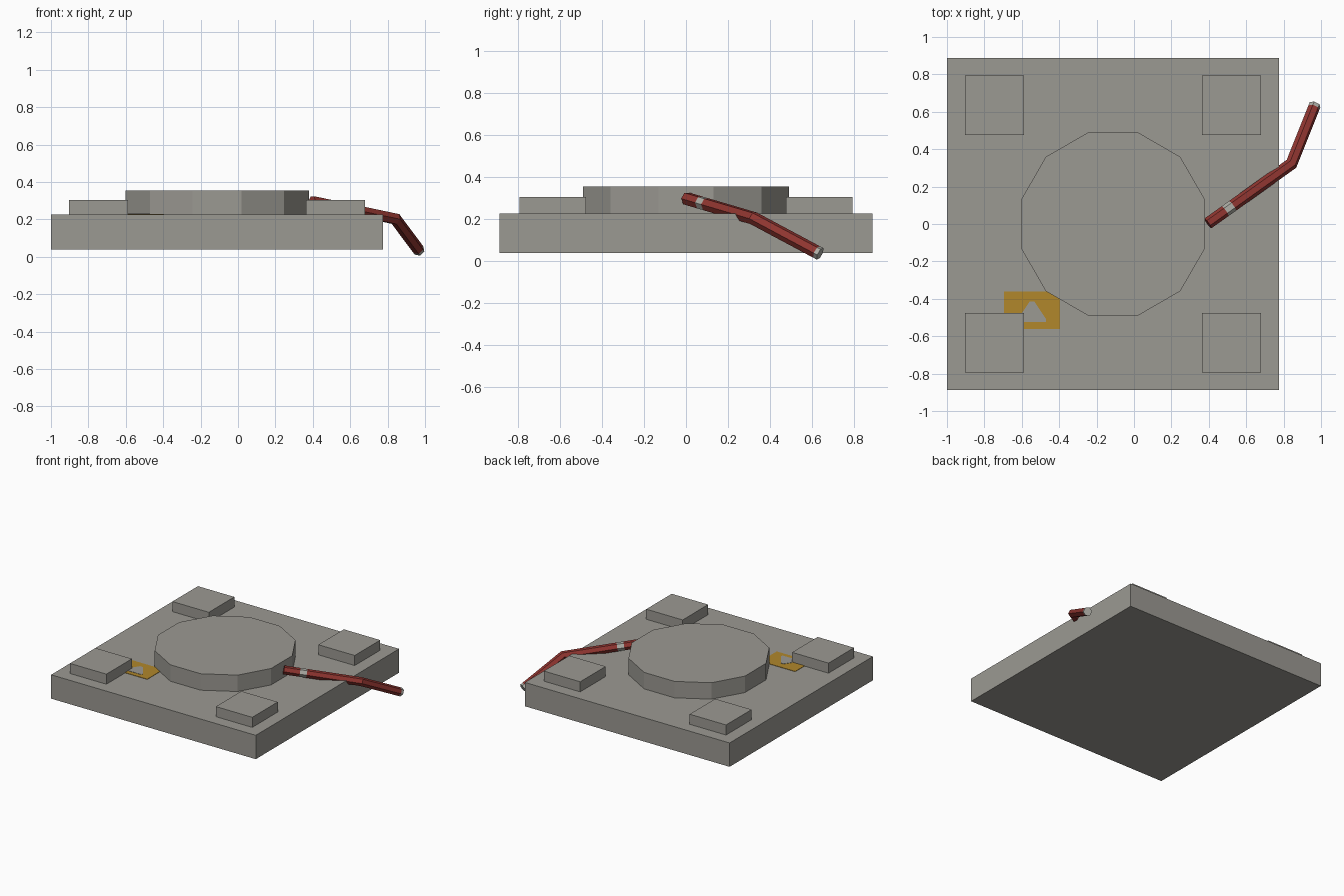
import bpy, bmesh, math
from mathutils import Vector

if "Cube" in bpy.data.objects:
    bpy.data.objects.remove(bpy.data.objects["Cube"])


def material(name, rgb):
    m = bpy.data.materials.new(name)
    m.diffuse_color = (*rgb, 1)
    m.use_nodes = True
    m.node_tree.nodes["Principled BSDF"].inputs["Base Color"].default_value = m.diffuse_color
    return m


GREY = material("warm grey", (0.33, 0.32, 0.29))
YELLOW = material("warning yellow", (0.44, 0.245, 0.024))
RED = material("wire red", (0.28, 0.036, 0.03))
METAL = material("bare metal", (0.42, 0.42, 0.38))


def finish(name, bm, *mats):
    bmesh.ops.recalc_face_normals(bm, faces=bm.faces)
    me = bpy.data.meshes.new(name)
    bm.to_mesh(me)
    bm.free()
    for m in mats:
        me.materials.append(m)
    ob = bpy.data.objects.new(name, me)
    bpy.context.collection.objects.link(ob)
    return ob


def prism(name, outline, z0, z1, mat):
    """Extrude a flat outline from z0 up to z1."""
    bm = bmesh.new()
    face = bm.faces.new([bm.verts.new((x, y, z0)) for x, y in outline])
    ext = bmesh.ops.extrude_face_region(bm, geom=[face], use_keep_orig=True)
    top = [v for v in ext["geom"] if isinstance(v, bmesh.types.BMVert)]
    bmesh.ops.translate(bm, verts=top, vec=(0, 0, z1 - z0))
    return finish(name, bm, mat)


def rect(cx, cy, w, d):
    return [(cx + sx * w / 2, cy + sy * d / 2)
            for sx, sy in ((-1, -1), (1, -1), (1, 1), (-1, 1))]


CX, TOP = -0.112, 0.225

# base slab, corner pads and twelve-sided disc
prism("base_plate", rect(CX, 0, 1.776, 1.776), 0.038, TOP, GREY)
for i, (sx, sy) in enumerate(((-1, -1), (1, -1), (1, 1), (-1, 1))):
    prism(f"corner_pad_{i + 1}", rect(CX + sx * 0.633, sy * 0.635, 0.316, 0.316),
          TOP, 0.304, GREY)
disc = [(CX + 0.508 * math.cos(math.radians(15 + 30 * k)),
         0.508 * math.sin(math.radians(15 + 30 * k))) for k in range(12)]
prism("pressure_disc", disc, TOP, 0.354, GREY)

# painted warning label with a triangle on it
prism("warning_label", rect(-0.545, -0.461, 0.30, 0.20), TOP, TOP + 0.003, YELLOW)
tri = [(-0.62, -0.525), (-0.47, -0.525), (-0.47, -0.508), (-0.532, -0.415),
       (-0.558, -0.415), (-0.62, -0.508)]
prism("label_triangle", tri, TOP + 0.003, TOP + 0.005, GREY)

# bent six-sided wire with a bare band and a bare tip
start, bend, end = (Vector(p) for p in
                    ((0.395, 0.003, 0.296), (0.842, 0.322, 0.202), (0.968, 0.638, 0.033)))
d1, d2 = (bend - start).normalized(), (end - bend).normalized()
path = [start, start + d1 * 0.115, start + d1 * 0.165, bend, end - d2 * 0.02, end]
cut = [d1, d1, d1, (d1 + d2).normalized(), d2, d2]
colours = [0, 1, 0, 0, 1]
side = d1.cross(Vector((0, 0, 1))).normalized()
up = side.cross(d1)
ring0 = [start + 0.032 * (side * math.cos(a) + up * math.sin(a))
         for a in (math.radians(60 * k) for k in range(6))]
bm = bmesh.new()
rings = []
pts = ring0
for i, (p, n) in enumerate(zip(path, cut)):
    d = d1 if i < 4 else d2
    # slide the section along the wire onto the cutting plane
    pts = [q + d * ((p - q).dot(n) / d.dot(n)) for q in pts]
    rings.append([bm.verts.new(q) for q in pts])
for a, b, c in zip(rings, rings[1:], colours):
    for k in range(6):
        j = (k + 1) % 6
        bm.faces.new((a[k], a[j], b[j], b[k])).material_index = c
bm.faces.new(rings[0])
bm.faces.new(rings[-1]).material_index = 1
finish("wire", bm, RED, METAL)
